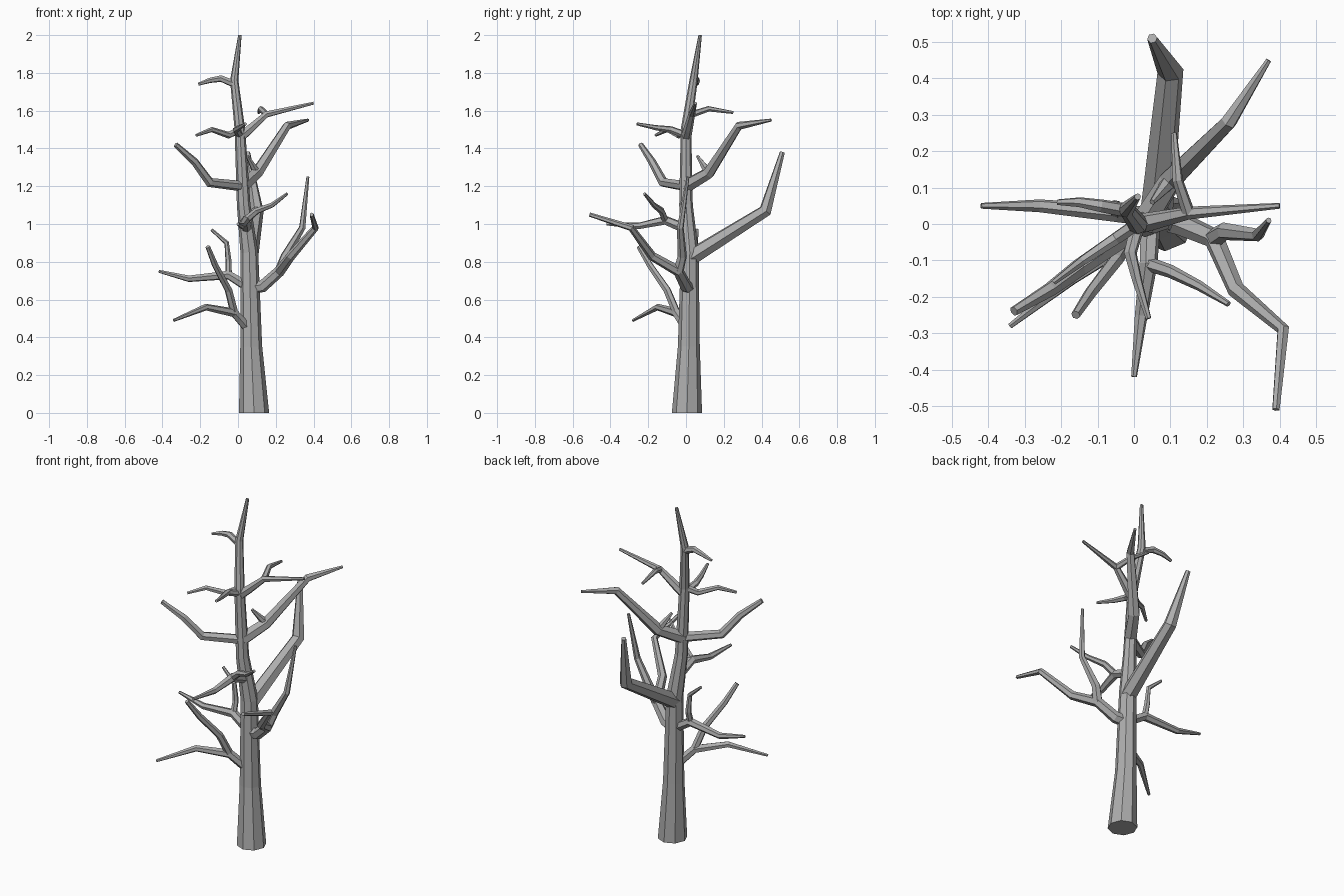
import bpy
import bmesh
import math
from mathutils import Vector

# Remove the default cube only
default_cube = bpy.data.objects.get("Cube")
if default_cube:
    bpy.data.objects.remove(default_cube, do_unlink=True)

# Single bark colour
bark = bpy.data.materials.new("grey_bark")
bark.use_nodes = True
bark_colour = (.42, .42, .42, 1)
bark.diffuse_color = bark_colour
bark.node_tree.nodes["Principled BSDF"].inputs["Base Color"].default_value = bark_colour


def tube(name, points, radii, sides):
    """Flat-faceted tube through the points, one ring of vertices per point."""
    bm = bmesh.new()
    rings = []
    previous = None
    side = Vector((1, 0, 0))
    for i, (point, radius) in enumerate(zip(points, radii)):
        # Direction at a joint bisects the two neighbouring segments
        incoming = (point - points[i - 1]).normalized() if i else Vector()
        outgoing = (points[i + 1] - point).normalized() if point != points[-1] else Vector()
        direction = (incoming + outgoing).normalized()
        # Carry the ring orientation along so the facets do not twist
        if previous is None:
            side = direction.orthogonal()
        else:
            side = previous.rotation_difference(direction) @ side
        side = (side - direction * side.dot(direction)).normalized()
        across = direction.cross(side)
        ring = []
        for corner in range(sides):
            angle = math.tau * corner / sides
            offset = side * math.cos(angle) + across * math.sin(angle)
            ring.append(bm.verts.new(point + offset * radius))
        rings.append(ring)
        previous = direction
    for lower, upper in zip(rings, rings[1:]):
        for corner in range(sides):
            bm.faces.new((lower[corner - 1], lower[corner], upper[corner], upper[corner - 1]))
    bm.faces.new(rings[0])
    bm.faces.new(rings[-1])
    bmesh.ops.recalc_face_normals(bm, faces=bm.faces)
    # Level the cut at the ground
    if name == "trunk":
        for vertex in rings[0]:
            vertex.co.z = 0
    mesh = bpy.data.meshes.new(name)
    bm.to_mesh(mesh)
    bm.free()
    mesh.materials.append(bark)
    obj = bpy.data.objects.new(name, mesh)
    bpy.context.scene.collection.objects.link(obj)


def branch(name, start, *joints, thickness=.028, tip=.008):
    """Branch that stays stout near its start and thins towards its tip."""
    points = [start] + [Vector(joint) for joint in joints]
    last = len(points) - 1
    radii = [tip + (thickness - tip) * (1 - (i / last) ** 1.7) for i in range(last + 1)]
    tube(name, points, radii, sides=6)
    return points


def trunk_at(height):
    """Centre of the trunk at a height, where a branch takes root."""
    for low, high in zip(trunk, trunk[1:]):
        if low.z <= height <= high.z:
            return low.lerp(high, (height - low.z) / (high.z - low.z))


# Trunk, flared at the root and bending gently towards the tip
trunk = [Vector(joint) for joint in (
    (.085, .005, 0), (.07, .015, .35), (.06, .02, .85), (.03, 0, 1.1),
    (.01, 0, 1.5), (-.02, .04, 1.76), (.01, .075, 2))]
tube("trunk", trunk, (.08, .058, .047, .036, .028, .022, .009), sides=8)

# Low branches on the right side, each with an upright twig
lowest = branch("lowest_branch", trunk_at(.43),
                (-.02, -.05, .53), (-.17, -.15, .56), (-.34, -.28, .49))
branch("lowest_branch_twig", lowest[1],
       (-.05, -.1, .65), (-.12, -.19, .78), (-.16, -.25, .88),
       thickness=.022, tip=.013)
low_side = branch("low_side_branch", trunk_at(.66),
                  (-.05, .03, .73), (-.26, .05, .71), (-.42, .05, .75))
branch("low_side_twig", low_side[1],
       (-.05, .05, .8), (-.06, .05, .9), (-.14, .06, .97), thickness=.018)

# Forked branch on the left side
fork = branch("left_fork_branch", trunk_at(.66),
              (.13, 0, .67), (.22, -.04, .75), (.28, -.18, .83),
              (.41, -.29, .98), (.39, -.51, 1.05), thickness=.034, tip=.011)
branch("left_fork_twig", fork[2],
       (.25, -.02, .83), (.34, -.03, .98), (.37, .01, 1.25))

# Heavy back branch
branch("back_branch", trunk_at(.82),
       (.1, .42, 1.07), (.05, .51, 1.38), thickness=.046, tip=.014)

# Front branch with its twig
front = branch("front_branch", trunk_at(.97),
               (.04, -.11, 1.02), (.02, -.25, .99), (0, -.42, 1))
branch("front_branch_twig", front[1],
       (.1, -.13, 1.07), (.18, -.17, 1.1), (.26, -.22, 1.16), thickness=.02)

# Middle branches, one with a short stub
branch("middle_right_branch", trunk_at(1.2),
       (-.15, -.12, 1.22), (-.23, -.18, 1.33), (-.33, -.24, 1.42), tip=.014)
middle_back = branch("middle_back_branch", trunk_at(1.2),
                     (.1, .12, 1.27), (.26, .28, 1.52), (.37, .45, 1.55),
                     thickness=.038)
branch("middle_back_stub", middle_back[1], (.05, .06, 1.36), thickness=.024)

# Upper branches
upper_left = branch("upper_left_branch", trunk_at(1.46),
                    (.06, .01, 1.5), (.15, .03, 1.58), (.4, .05, 1.64))
branch("upper_left_twig", upper_left[2],
       (.12, .12, 1.61), (.11, .25, 1.59), thickness=.018)
branch("upper_right_branch", trunk_at(1.5),
       (-.05, -.04, 1.47), (-.14, -.1, 1.5), (-.22, -.16, 1.47), thickness=.02)
branch("upper_front_branch", trunk_at(1.47),
       (-.01, -.08, 1.5), (.01, -.16, 1.51), (.04, -.26, 1.53), thickness=.02)
branch("top_right_branch", trunk_at(1.74),
       (-.09, .05, 1.77), (-.15, .06, 1.76), (-.21, .06, 1.74), thickness=.02)
